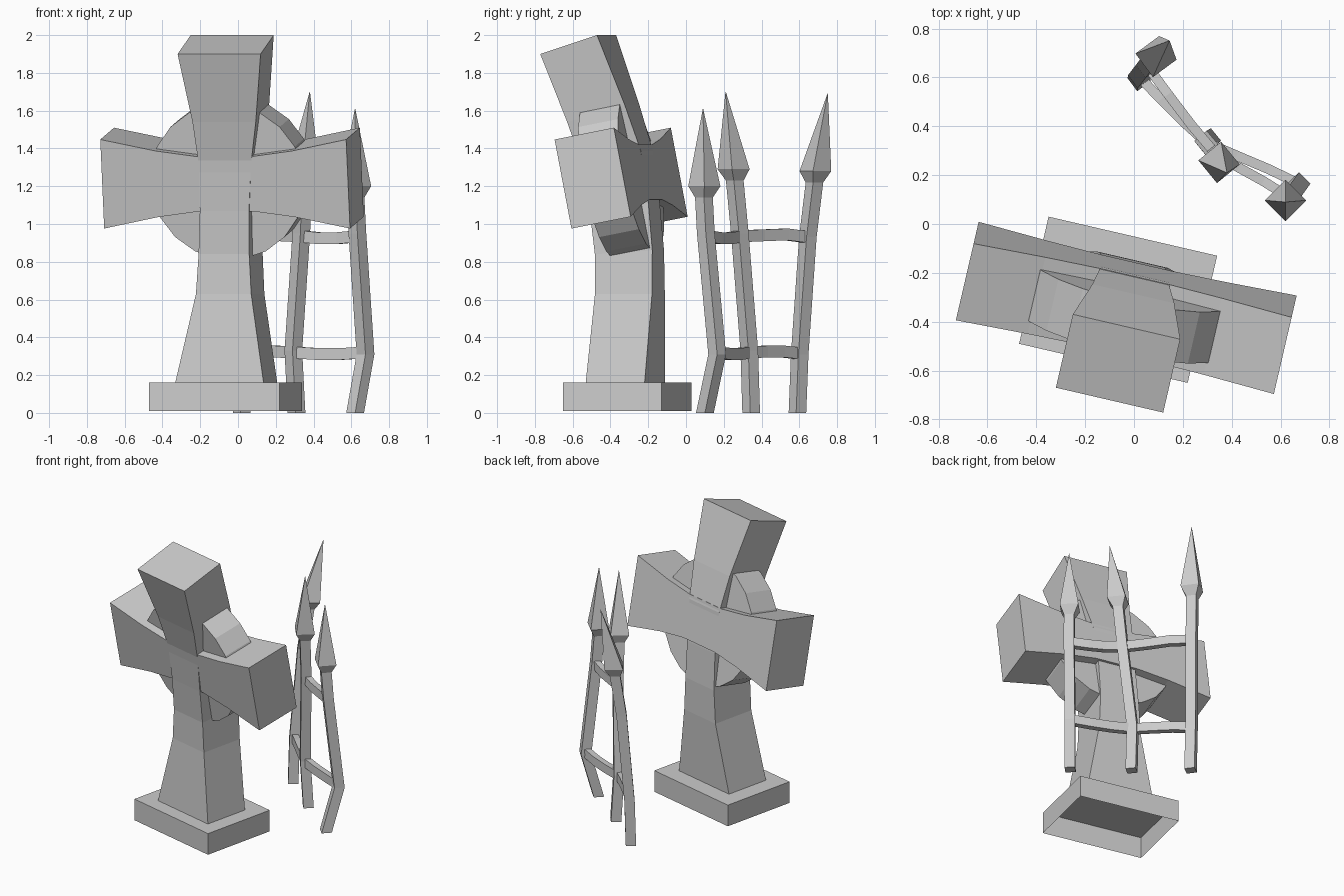
import bpy, bmesh, math
from mathutils import Vector, Matrix

if "Cube" in bpy.data.objects:
    bpy.data.objects.remove(bpy.data.objects["Cube"])

# The cross stands at a slight angle: its parts are made in this local frame
STONE = Matrix.Translation((-0.065, -0.31, 0)) @ Matrix.Rotation(math.radians(-13.05), 4, 'Z')


def loft(name, rings, matrix=Matrix(), caps=(True, True)):
    """Skin a list of equal-sized vertex rings and cap the ends."""
    bm = bmesh.new()
    vs = [[bm.verts.new(p) for p in r] for r in rings]
    n = len(rings[0])
    for a, b in zip(vs, vs[1:]):
        for i in range(n):
            j = (i + 1) % n
            bm.faces.new((a[i], a[j], b[j], b[i]))
    if caps[0]:
        bm.faces.new(vs[0][::-1])
    if caps[1]:
        bm.faces.new(vs[-1])
    bmesh.ops.recalc_face_normals(bm, faces=bm.faces)
    me = bpy.data.meshes.new(name)
    bm.to_mesh(me)
    bm.free()
    ob = bpy.data.objects.new(name, me)
    ob.matrix_world = matrix
    bpy.context.collection.objects.link(ob)
    return ob


# Plinth, open underneath
def rect(hx, hy, z):
    return [(-hx, -hy, z), (hx, -hy, z), (hx, hy, z), (-hx, hy, z)]


loft("plinth", [rect(0.354, 0.267, 0.01), rect(0.354, 0.267, 0.16)], STONE, (False, True))

# Upright: left, right, front y, front z, back y, back z
upright = [
    (-0.235, 0.245, -0.170, 0.16, 0.150, 0.16),
    (-0.130, 0.170, -0.137, 0.63, 0.173, 0.63),
    (-0.115, 0.160, -0.140, 0.84, 0.172, 0.86),
    (-0.102, 0.165, -0.167, 1.07, 0.152, 1.11),
    (-0.100, 0.185, -0.205, 1.32, 0.115, 1.39),
    (-0.117, 0.227, -0.275, 1.54, 0.038, 1.63),
    (-0.167, 0.284, -0.408, 1.90, -0.100, 2.00),
]
loft("cross_upright", [[(l, fy, fz), (r, fy, fz), (r, by, bz), (l, by, bz)]
                       for l, r, fy, fz, by, bz in upright], STONE)

# Arms and disc share a frame tipped forward
TIPPED = STONE @ Matrix.Translation((0.04, -0.025, 1.243)) @ Matrix.Rotation(math.radians(11), 4, 'X')
arm = [(-0.668, 0.24), (-0.37, 0.178), (-0.15, 0.148), (0.15, 0.148), (0.37, 0.178), (0.668, 0.24)]
d = 0.164
loft("cross_arms", [[(x, -d, -h), (x, d, -h), (x, d, h), (x, -d, h)] for x, h in arm], TIPPED)


def circle(y):
    return [(0.42 * math.cos(math.radians(9 + 18 * i)), y, 0.42 * math.sin(math.radians(9 + 18 * i)))
            for i in range(20)]


loft("cross_disc", [circle(-0.11), circle(0.11)], TIPPED)


# Fence spears: square shafts ending in flared points
def diamond(c, r, turn):
    return [(c[0] + r * math.cos(turn + k * math.pi / 2),
             c[1] + r * math.sin(turn + k * math.pi / 2), c[2]) for k in range(4)]


spears = {
    "left": ([(0.02, 0.59, 0), (0.022, 0.602, 0.31), (0.055, 0.645, 0.93), (0.082, 0.68, 1.22)],
             (0.09, 0.685, 1.28), (0.145, 0.75, 1.69), -0.15),
    "middle": ([(0.31, 0.345, 0), (0.293, 0.335, 0.33), (0.335, 0.285, 0.95), (0.345, 0.258, 1.23)],
               (0.348, 0.252, 1.29), (0.38, 0.21, 1.70), -0.1),
    "right": ([(0.62, 0.10, 0), (0.675, 0.165, 0.31), (0.632, 0.105, 0.95), (0.622, 0.095, 1.14)],
              (0.62, 0.097, 1.20), (0.62, 0.09, 1.61), 0.0),
}
for side, (path, flare, tip, turn) in spears.items():
    loft("fence_spear_" + side, [diamond(p, 0.047, turn) for p in path]
         + [diamond(flare, 0.085, turn), diamond(tip, 0.001, turn)])


# Fence rails: flat bars with a slight wave between spears
def rail(name, path, w=0.02, h=0.031):
    pts = [Vector(p) for p in path]
    rings = []
    for i, p in enumerate(pts):
        t = pts[min(i + 1, len(pts) - 1)] - pts[max(i - 1, 0)]
        n = Vector((-t.y, t.x, 0)).normalized() * w
        up = Vector((0, 0, h))
        rings.append([p - n - up, p + n - up, p + n + up, p - n + up])
    loft(name, rings)


rail("fence_rail_lower", [(0.022, 0.602, 0.315), (0.11, 0.51, 0.325), (0.20, 0.42, 0.325), (0.293, 0.335, 0.32),
                          (0.42, 0.28, 0.312), (0.55, 0.225, 0.312), (0.675, 0.165, 0.32)])
rail("fence_rail_upper", [(0.055, 0.645, 0.93), (0.14, 0.53, 0.945), (0.235, 0.405, 0.94), (0.332, 0.29, 0.935),
                          (0.43, 0.23, 0.925), (0.53, 0.175, 0.925), (0.634, 0.11, 0.935)])
